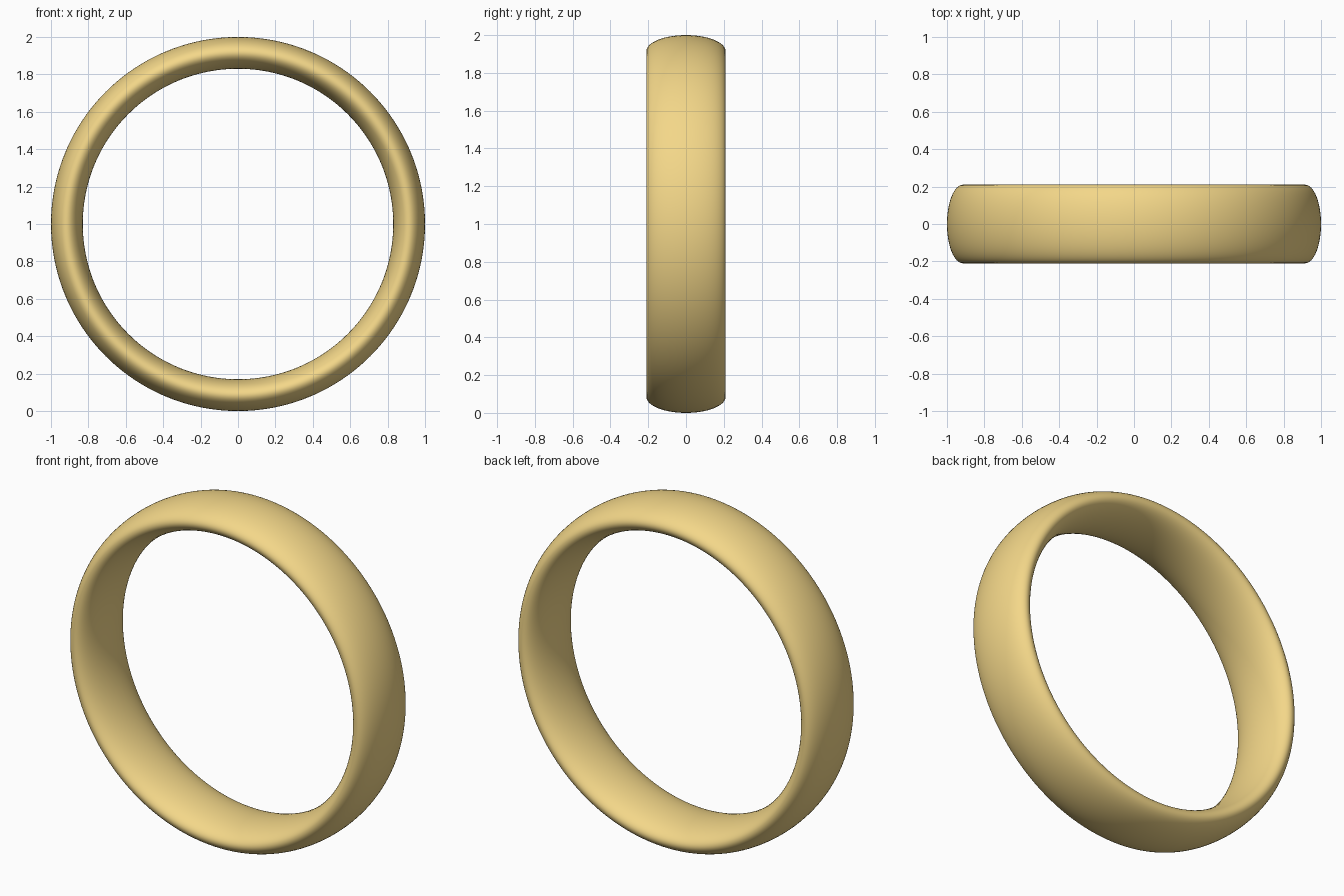
import bpy

if "Cube" in bpy.data.objects:
    bpy.data.objects.remove(bpy.data.objects["Cube"])

# Ring band: torus standing upright, widened along y into an elliptical section
MINOR = 0.085
HALF_WIDTH = 0.21
bpy.ops.mesh.primitive_torus_add(
    major_radius=1 - MINOR, minor_radius=MINOR,
    major_segments=192, minor_segments=64)
ring = bpy.context.object
ring.name = "ring_band"
ring.scale = (1, 1, HALF_WIDTH / MINOR)
ring.rotation_euler = (1.5707963, 0, 0)
ring.location = (0, 0, 1)
bpy.ops.object.transform_apply(location=True, rotation=True, scale=True)
bpy.ops.object.shade_smooth()

# Gold colour
gold = bpy.data.materials.new("gold")
gold.diffuse_color = (0.9, 0.68, 0.25, 1)
gold.use_nodes = True
gold.node_tree.nodes["Principled BSDF"].inputs["Base Color"].default_value = gold.diffuse_color
ring.data.materials.append(gold)
